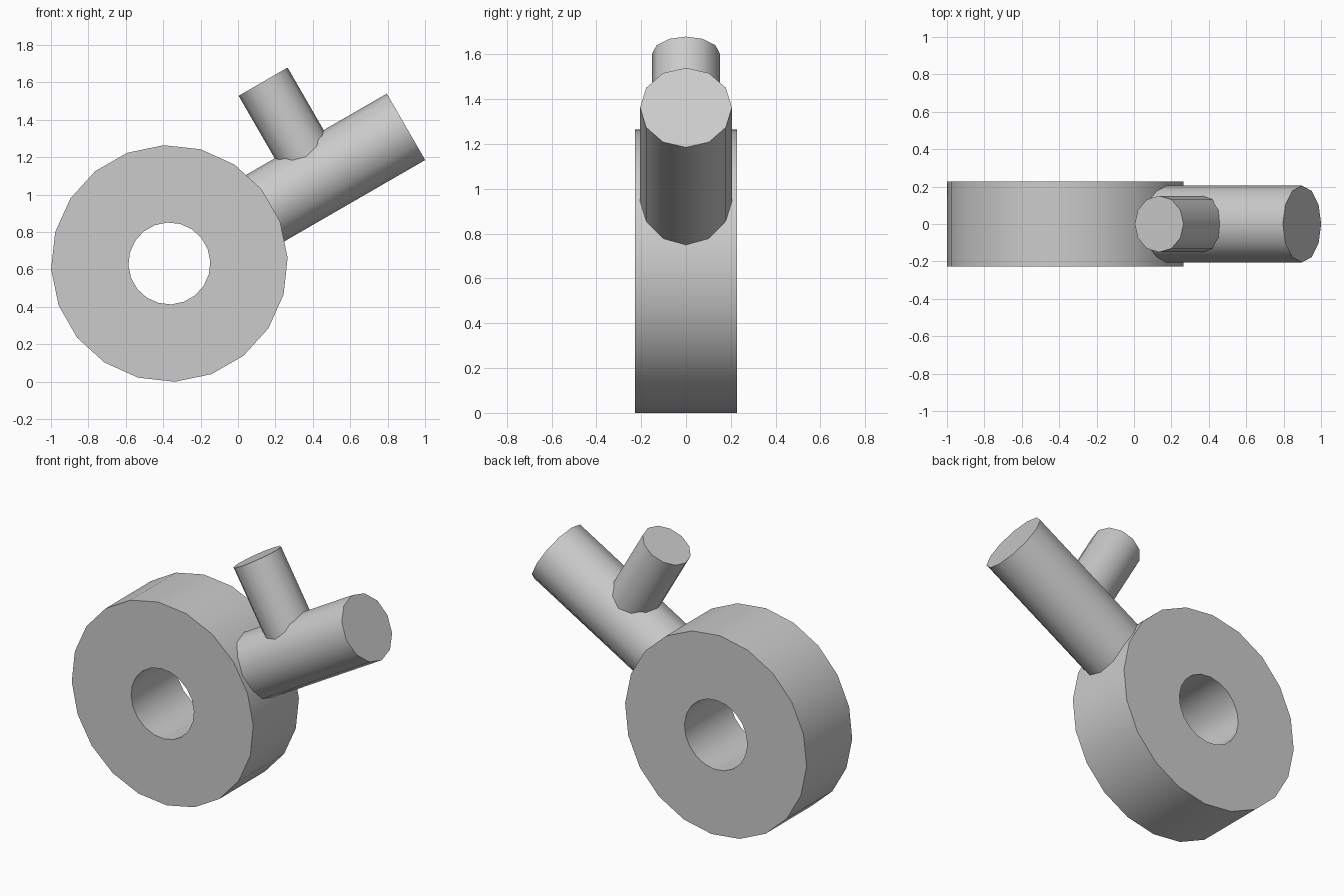
import bpy, bmesh
from math import sin, cos, tau, radians
from mathutils import Vector

cube = bpy.data.objects.get("Cube")
if cube:
    bpy.data.objects.remove(cube)

grey = bpy.data.materials.new("plain grey")
grey.use_nodes = True
colour = (0.6, 0.6, 0.6, 1)
grey.diffuse_color = colour
grey.node_tree.nodes["Principled BSDF"].inputs["Base Color"].default_value = colour

TILT = radians(30)
along = Vector((cos(TILT), 0, sin(TILT)))    # direction of the large pipe
across = Vector((-sin(TILT), 0, cos(TILT)))  # direction of the branch pipe
hub = Vector((-0.367, 0, 0.632))             # centre of the ring


def finish(obj):
    obj.data.materials.append(grey)
    bpy.ops.object.select_all(action='DESELECT')
    obj.select_set(True)
    bpy.context.view_layer.objects.active = obj
    bpy.ops.object.shade_smooth_by_angle(angle=radians(35))


def pipe(name, start, end, radius):
    """Solid twelve-sided cylinder between two points."""
    axis = end - start
    bpy.ops.mesh.primitive_cylinder_add(
        vertices=12, radius=radius, depth=axis.length,
        location=(start + end) / 2, rotation=(0, axis.angle(Vector((0, 0, 1))) * (1 if axis.x > 0 else -1), 0))
    obj = bpy.context.object
    obj.name = name
    finish(obj)


def ring(name, outer, inner, half_depth, sides, phase):
    """Thick ring with its hole running along y."""
    bm = bmesh.new()
    section = [(outer, -half_depth), (outer, half_depth), (inner, half_depth), (inner, -half_depth)]
    loops = [[bm.verts.new((r * cos(phase + tau * i / sides), y, r * sin(phase + tau * i / sides)))
              for i in range(sides)] for r, y in section]
    for k in range(4):
        a, b = loops[k], loops[(k + 1) % 4]
        for i in range(sides):
            j = (i + 1) % sides
            bm.faces.new((a[i], a[j], b[j], b[i]))
    bmesh.ops.recalc_face_normals(bm, faces=bm.faces)
    mesh = bpy.data.meshes.new(name)
    bm.to_mesh(mesh)
    bm.free()
    obj = bpy.data.objects.new(name, mesh)
    obj.location = hub
    bpy.context.collection.objects.link(obj)
    finish(obj)


# Ring, large pipe pointing at its centre, and branch pipe square to the large one
ring("ring", 0.633, 0.219, 0.227, 20, radians(2.75))
pipe("large_pipe", hub + along * 0.45, hub + along * 1.461, 0.205)
joint = hub + along * 0.92
pipe("branch_pipe", joint, joint + across * 0.591, 0.151)
